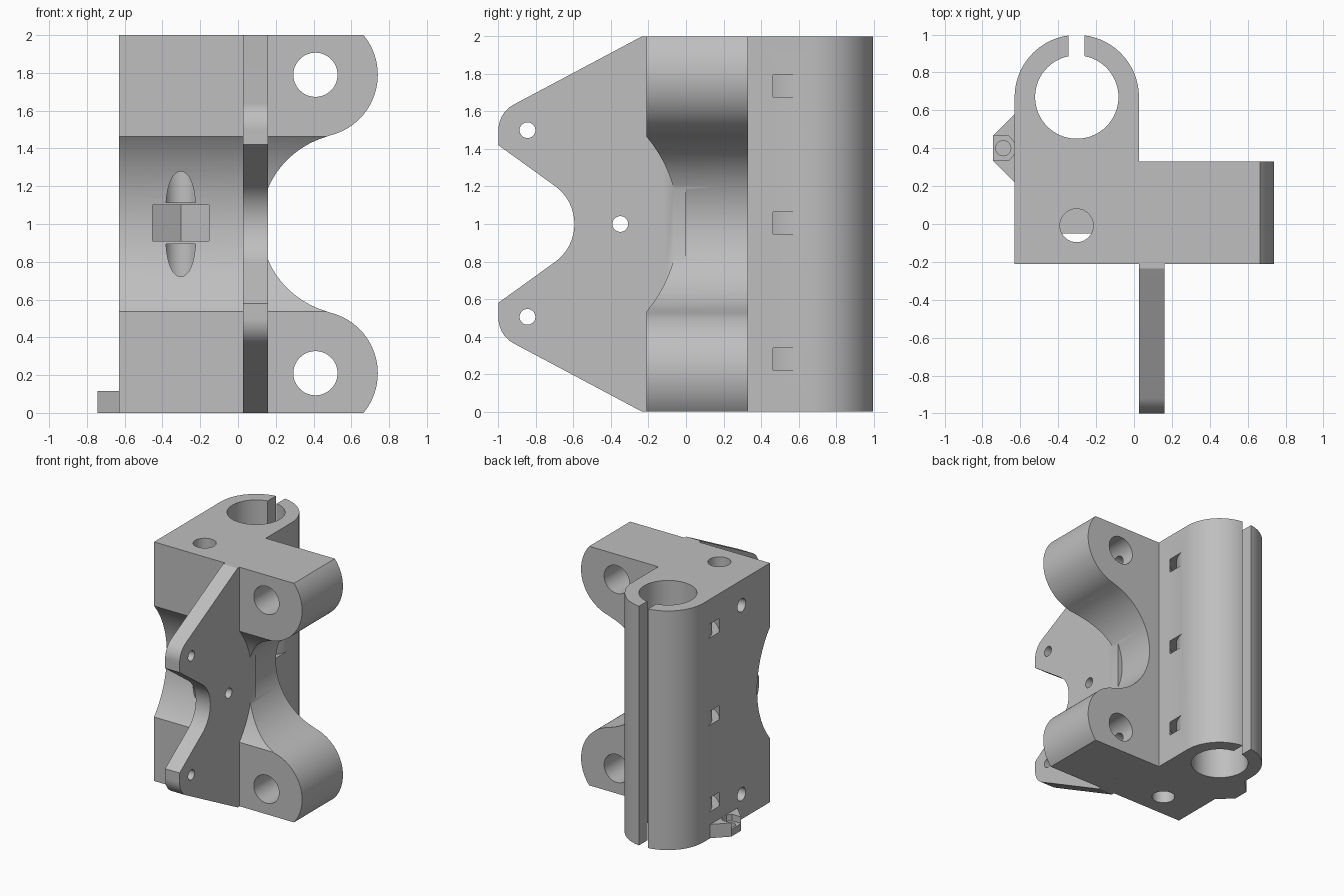
import bpy, bmesh
from math import cos, sin, radians

if "Cube" in bpy.data.objects:
    bpy.data.objects.remove(bpy.data.objects["Cube"])

grey = bpy.data.materials.new("plain grey plastic")
grey.use_nodes = True
colour = (0.52, 0.52, 0.52, 1)
grey.diffuse_color = colour
grey.node_tree.nodes["Principled BSDF"].inputs["Base Color"].default_value = colour


def arc(cu, cv, r, a0, a1, n=32):
    angles = [radians(a0 + (a1 - a0) * i / n) for i in range(n + 1)]
    return [(cu + r * cos(a), cv + r * sin(a)) for a in angles]


def circle(cu, cv, r, n=64):
    return arc(cu, cv, r, 0, 360, n)[:-1]


def prism(name, pts, axis, lo, hi):
    """Extrude a 2D outline along an axis."""
    place = {"X": lambda u, v, w: (w, u, v),
             "Y": lambda u, v, w: (u, w, v),
             "Z": lambda u, v, w: (u, v, w)}[axis]
    bm = bmesh.new()
    rings = [[bm.verts.new(place(u, v, w)) for u, v in pts] for w in (lo, hi)]
    bm.faces.new(rings[0])
    bm.faces.new(rings[1])
    n = len(pts)
    for i in range(n):
        j = (i + 1) % n
        bm.faces.new((rings[0][i], rings[0][j], rings[1][j], rings[1][i]))
    bmesh.ops.recalc_face_normals(bm, faces=bm.faces)
    mesh = bpy.data.meshes.new(name)
    bm.to_mesh(mesh)
    bm.free()
    mesh.materials.append(grey)
    obj = bpy.data.objects.new(name, mesh)
    bpy.context.collection.objects.link(obj)
    return obj


def combine(target, other, operation="DIFFERENCE"):
    mod = target.modifiers.new("combine", "BOOLEAN")
    mod.operation = operation
    mod.solver = "EXACT"
    mod.object = other
    bpy.context.view_layer.objects.active = target
    bpy.ops.object.modifier_apply(modifier=mod.name)
    bpy.data.objects.remove(other)


def cut(target, pts, axis, lo, hi):
    combine(target, prism("cutter", pts, axis, lo, hi))


bx, by = -0.302, 0.67        # bore centre
lug_x, lug_low, lug_high = 0.41, 0.21, 1.79

# Main block with rounded clamp back
bracket = prism("carriage_bracket",
                [(-0.63, -0.21), (0.026, -0.21)] + arc(bx, by, 0.328, 0, 180, 48),
                "Z", 0, 2)

# Two rounded lugs joined by a concave sweep
lug_outline = ([(-0.1, 0), (-0.1, 2)]
               + arc(lug_x, lug_high, 0.33, 39.5, -76.5)
               + arc(0.6, 1, 0.48, 103.5, 256.5, 48)[1:-1]
               + arc(lug_x, lug_low, 0.33, 76.5, -39.5))
combine(bracket, prism("lugs", lug_outline, "Y", -0.21, 0.33), "UNION")

# Wide shallow scoop across the front
cut(bracket, circle(-0.76, 1, 0.72, 128), "X", -1, 1)

# Bore and clamp slit
cut(bracket, circle(bx, by, 0.22), "Z", -0.1, 2.1)
cut(bracket, [(-0.346, 0.75), (-0.262, 0.75), (-0.262, 1.1), (-0.346, 1.1)], "Z", -0.1, 2.1)

# Curved strap channels around the bore
for z in (0.28, 1.005, 1.735):
    channel = prism("channel", circle(bx, by, 0.388, 96), "Z", z - 0.058, z + 0.058)
    cut(channel, circle(bx, by, 0.335, 96), "Z", z - 0.1, z + 0.1)
    combine(bracket, channel)

# Vertical rod holes ending at the nut pocket layer
for lo, hi in ((-0.1, 0.895), (1.115, 2.1)):
    cut(bracket, circle(-0.303, -0.008, 0.088, 48), "Z", lo, hi)
cut(bracket, arc(-0.303, -0.008, 0.172, 30, 330, 5), "Z", 0.91, 1.1)

# Lug holes and the cross holes that meet them
for z in (lug_low, lug_high):
    cut(bracket, circle(lug_x, z, 0.117, 48), "Y", -0.4, 0.5)
    cut(bracket, circle(0.165, z, 0.055, 32), "X", -0.8, lug_x)

# Small foot on the right side with an open nut pocket
foot = prism("foot", [(-0.6, 0.2), (-0.6, 0.61), (-0.63, 0.58), (-0.745, 0.465),
                      (-0.745, 0.335), (-0.63, 0.22)], "Z", 0, 0.115)
combine(bracket, foot, "UNION")
cut(bracket, [(-0.8, 0.335), (-0.66, 0.335), (-0.632, 0.37), (-0.632, 0.43),
              (-0.66, 0.465), (-0.8, 0.465)], "Z", 0.06, 0.2)
cut(bracket, circle(-0.69, 0.4, 0.04, 24), "Z", 0.02, 0.2)

# Front wing plate with two ears
upper = ([(0, 2), (-0.235, 2)] + arc(-0.845, 1.5, 0.155, 118.5, 180, 16)
         + [(-1, 1.42)] + arc(-0.845, 1, 0.25, 55, 0, 24))
lower = [(y, 2 - z) for y, z in reversed(upper[:-1])]
wing = prism("wing", upper + lower, "X", 0.026, 0.16)
for y, z in ((-0.845, 1.5), (-0.845, 0.505), (-0.35, 1)):
    cut(wing, circle(y, z, 0.042, 32), "X", -0.1, 0.3)
combine(bracket, wing, "UNION")

# Smooth curved walls, keep edges sharp
bpy.ops.object.select_all(action="DESELECT")
bracket.select_set(True)
bpy.context.view_layer.objects.active = bracket
bpy.ops.object.shade_smooth_by_angle(angle=radians(25))
